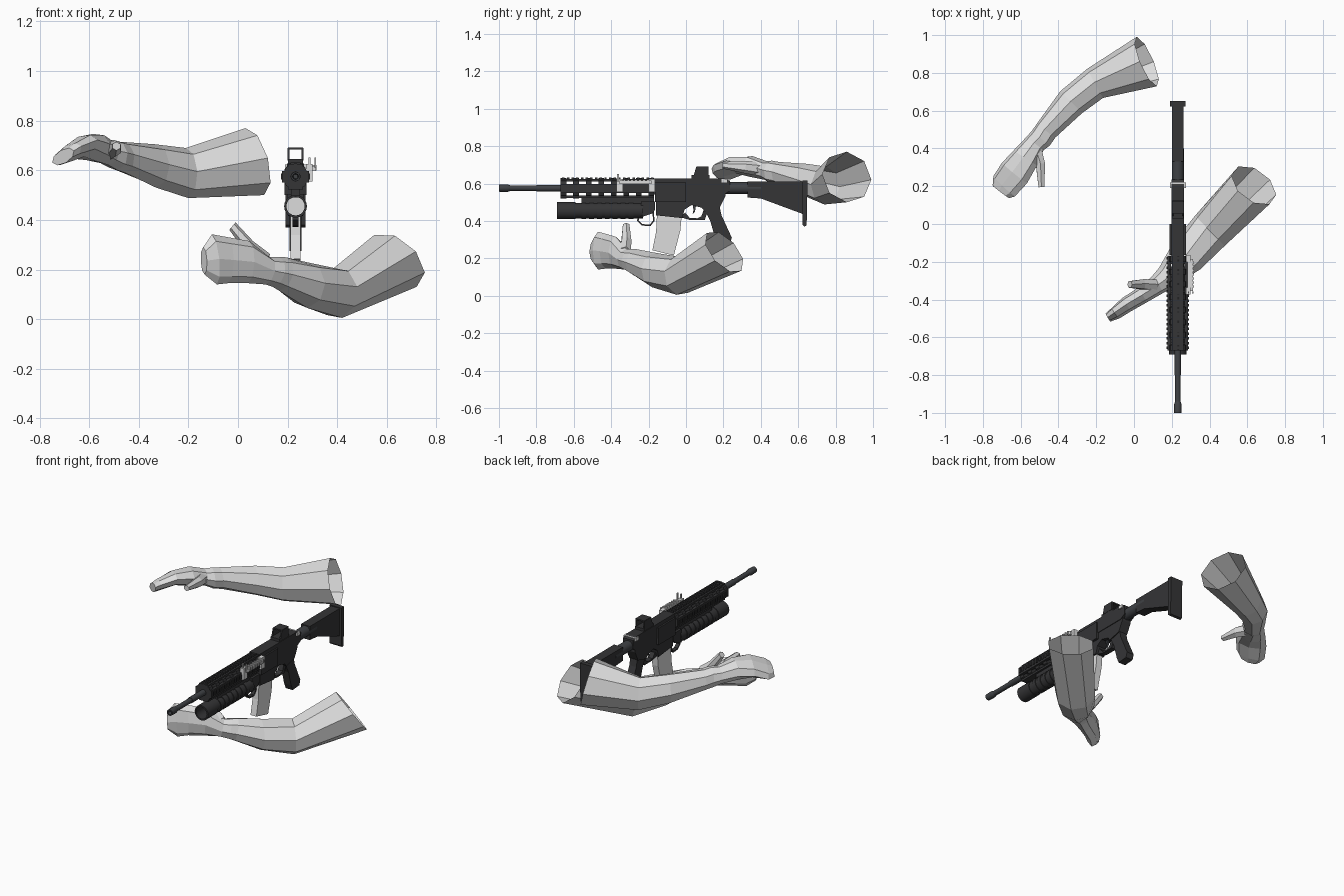
import bpy, bmesh, math
from mathutils import Vector

GX, BZ = 0.232, 0.575   # gun centre line (x) and barrel height (z)


def mat(name, r, g, b):
    m = bpy.data.materials.new(name)
    m.diffuse_color = (r, g, b, 1)
    return m


PALE = mat("pale grey", 0.72, 0.72, 0.72)
BLACK = mat("gun black", 0.035, 0.035, 0.037)
STEEL = mat("dark steel", 0.05, 0.054, 0.06)


def finish(name, bm, material, smooth=False):
    bmesh.ops.recalc_face_normals(bm, faces=bm.faces[:])
    me = bpy.data.meshes.new(name)
    bm.to_mesh(me)
    bm.free()
    me.materials.append(material)
    ob = bpy.data.objects.new(name, me)
    bpy.context.collection.objects.link(ob)
    if smooth:
        bpy.ops.object.select_all(action='DESELECT')
        ob.select_set(True)
        bpy.context.view_layer.objects.active = ob
        bpy.ops.object.shade_smooth_by_angle(angle=math.radians(40))
    return ob


def bridge(bm, rings):
    """Join consecutive closed rings of points with quads."""
    vs = [[bm.verts.new(p) for p in r] for r in rings]
    n = len(vs[0])
    for a, b in zip(vs, vs[1:]):
        for i in range(n):
            bm.faces.new((a[i], a[(i + 1) % n], b[(i + 1) % n], b[i]))
    return vs


def prism(name, pts, half, material, x=GX):
    """Side outline (y, z) extruded across x."""
    bm = bmesh.new()
    vs = bridge(bm, [[(x + s * half, y, z) for y, z in pts] for s in (-1, 1)])
    for r in vs:
        bm.faces.new(r)
    return finish(name, bm, material)


def box(name, x0, x1, y0, y1, z0, z1, material):
    return prism(name, [(y0, z0), (y1, z0), (y1, z1), (y0, z1)],
                 (x1 - x0) / 2, material, (x0 + x1) / 2)


def lathe(name, prof, z, material, n=16, x=GX, caps=True):
    """Turned part along y from (y, radius) pairs."""
    bm = bmesh.new()
    vs = bridge(bm, [[(x + r * math.cos(2 * math.pi * i / n), y,
                       z + r * math.sin(2 * math.pi * i / n)) for i in range(n)]
                     for y, r in prof])
    if caps:
        bm.faces.new(vs[0])
        bm.faces.new(vs[-1])
    return finish(name, bm, material, True)


def limb(name, secs, n=8, cap_first=False):
    """Faceted loft; each section is (top point, bottom point, half width)."""
    bm = bmesh.new()
    cs = [(Vector(a) + Vector(b)) / 2 for a, b, t in secs]
    rings = []
    for k, (a, b, t) in enumerate(secs):
        up = (Vector(a) - Vector(b)) / 2
        tan = cs[min(k + 1, len(cs) - 1)] - cs[max(k - 1, 0)]
        side = tan.cross(up).normalized() * t
        rings.append([cs[k] + up * math.cos(2 * math.pi * i / n)
                      + side * math.sin(2 * math.pi * i / n) for i in range(n)])
    vs = bridge(bm, rings)
    bm.faces.new(vs[-1])
    if cap_first:
        bm.faces.new(vs[0])
    return finish(name, bm, PALE)


# Arms: open sleeve end first, fingertips last
limb("upper_arm_and_hand", [
    ((.03, .86, .77), (.105, .86, .50), .142),
    ((-.21, .75, .69), (-.20, .74, .488), .088),
    ((-.335, .65, .705), (-.33, .64, .53), .082),
    ((-.475, .50, .715), (-.455, .49, .59), .062),
    ((-.50, .46, .722), (-.485, .45, .60), .062),
    ((-.53, .43, .72), (-.52, .42, .62), .058),
    ((-.585, .355, .747), (-.565, .345, .635), .075),
    ((-.645, .275, .735), (-.62, .265, .655), .09),
    ((-.70, .205, .695), (-.675, .195, .635), .085),
    ((-.715, .175, .68), (-.695, .165, .63), .06)])
limb("upper_thumb", [
    ((-.52, .40, .715), (-.52, .39, .64), .035),
    ((-.495, .32, .72), (-.495, .31, .655), .028),
    ((-.49, .195, .715), (-.49, .195, .68), .018)], 6, True)
limb("lower_arm_and_hand", [
    ((.55, .175, .34), (.72, .235, .13), .135),
    ((.385, -.02, .205), (.42, -.05, .005), .115),
    ((.275, -.165, .23), (.28, -.18, .045), .10),
    ((.19, -.27, .25), (.165, -.285, .115), .064),
    ((.165, -.295, .25), (.14, -.305, .13), .06),
    ((.13, -.32, .25), (.11, -.33, .14), .052),
    ((.045, -.375, .315), (.04, -.38, .145), .045),
    ((-.04, -.425, .33), (-.04, -.43, .145), .042),
    ((-.105, -.47, .342), (-.085, -.47, .14), .035),
    ((-.14, -.495, .29), (-.135, -.495, .18), .025)])
limb("lower_thumb", [
    ((.13, -.32, .262), (.09, -.335, .20), .035),
    ((.06, -.315, .315), (.04, -.325, .255), .03),
    ((-.01, -.32, .39), (-.035, -.32, .36), .02)], 6, True)

# Barrel and muzzle
lathe("barrel", [(-.95, .015), (-.8, .015), (-.8, .018), (-.17, .018)], BZ, STEEL)
lathe("muzzle", [(-.96, .009), (-1.0, .012), (-1.0, .019), (-.955, .02), (-.94, .015)],
      BZ, STEEL)

# Handguard: four long rails held apart by posts
Y0, Y1 = -.67, -.17
box("top_rail", GX - .03, GX + .03, Y0, Y1, .611, .625, BLACK)
box("bottom_rail", GX - .03, GX + .03, Y0, Y1, .522, .535, BLACK)
for s, side in ((-1, "left"), (1, "right")):
    box(side + "_rail", GX + s * .045 - .009, GX + s * .045 + .009, Y0, Y1, .55, .598, BLACK)
for i in range(8):
    y = Y0 + i * (Y1 - Y0 - .03) / 7
    lathe("handguard_post", [(y, .054), (y + .03, .054)], BZ, BLACK, 8)
for i in range(20):
    y = Y0 + .008 + i * .025
    box("top_tooth", GX - .02, GX + .02, y, y + .013, .622, .632, BLACK)
    box("side_tooth", GX - .059, GX + .059, y, y + .013, .562, .588, BLACK)

# Receiver
prism("upper_receiver", [(-.17, .54), (.2, .54), (.235, .56), (.235, .615), (.2, .628),
                         (-.17, .628)], .034, BLACK)
box("receiver_block", GX - .044, GX + .044, -.165, .0, .5, .605, BLACK)
prism("lower_receiver", [(-.16, .55), (-.16, .43), (-.02, .415), (-.008, .46), (.03, .485),
                         (.085, .47), (.1, .45), (.18, .47), (.21, .53), (.21, .56)],
      .03, BLACK)
prism("trigger_guard", [(-.03, .42), (.02, .405), (.1, .405), (.12, .46), (.095, .46),
                        (.082, .425), (.06, .414), (.02, .416), (-.005, .445)], .016, BLACK)
prism("trigger", [(.035, .49), (.055, .49), (.048, .45), (.035, .435), (.04, .46)], .006, STEEL)
prism("pistol_grip", [(.095, .47), (.18, .475), (.19, .43), (.245, .31), (.235, .28),
                      (.17, .275), (.155, .31), (.13, .40)], .024, BLACK)
box("charging_handle", GX - .042, GX + .042, .19, .22, .605, .624, PALE)
prism("magazine", [(-.155, .44), (-.022, .44), (-.03, .35), (-.065, .215), (-.18, .243),
                   (-.16, .34)], .02, PALE)

# Stock
lathe("buffer_tube", [(.2, .032), (.4, .032)], BZ, STEEL, 12)
prism("stock", [(.33, .61), (.33, .525), (.40, .52), (.63, .435), (.63, .61)], .03, BLACK)
prism("butt_pad", [(.622, .615), (.622, .38), (.632, .37), (.645, .375), (.65, .615)],
      .041, BLACK)

# Sight: open window frame
box("sight_base", GX - .03, GX + .03, .03, .125, .622, .645, BLACK)
for s in (-1, 1):
    prism("sight_side", [(.04, .64), (.055, .69), (.12, .69), (.12, .64)], .004, BLACK,
          GX + s * .028)
box("sight_top", GX - .03, GX + .03, .055, .12, .684, .692, BLACK)

# Under-barrel launcher
lathe("launcher_tube", [(-.3, .037), (-.69, .037), (-.69, .046), (-.59, .046), (-.59, .042),
                        (-.23, .042), (-.23, .03)], .455, BLACK, 20, caps=False)
lathe("launcher_back_plate", [(-.31, .037), (-.30, .037)], .455, PALE, 20)
for i in range(7):
    y = -.56 + i * .042
    lathe("launcher_rib", [(y, .041), (y, .046), (y + .026, .046), (y + .026, .041)],
          .455, BLACK, 20, caps=False)
prism("launcher_breech", [(-.24, .42), (-.18, .44), (-.165, .46), (-.165, .505), (-.24, .505)],
      .032, BLACK)
box("launcher_mount", GX - .018, GX + .018, -.56, -.17, .49, .525, BLACK)
guard = [(-.255, .44), (-.262, .40), (-.235, .375), (-.19, .372), (-.168, .40), (-.172, .45)]
inner = [(-.18, .45), (-.176, .403), (-.193, .38), (-.232, .383), (-.253, .403), (-.246, .44)]
prism("launcher_trigger_guard", guard + inner, .012, BLACK)

# Side aiming device with clamps
box("aimer_body", .282, .312, -.355, -.185, .597, .615, PALE)
for y in (-.372, -.20):
    box("aimer_clamp", .275, .300, y, y + .035, .555, .625, PALE)
for i in range(7):
    y = -.335 + i * .021
    box("aimer_rib", .284, .317, y, y + .01, .60, .622, PALE)
for x in (.285, .308):
    box("aimer_prong", x, x + .007, -.368, -.358, .61, .652, PALE)
